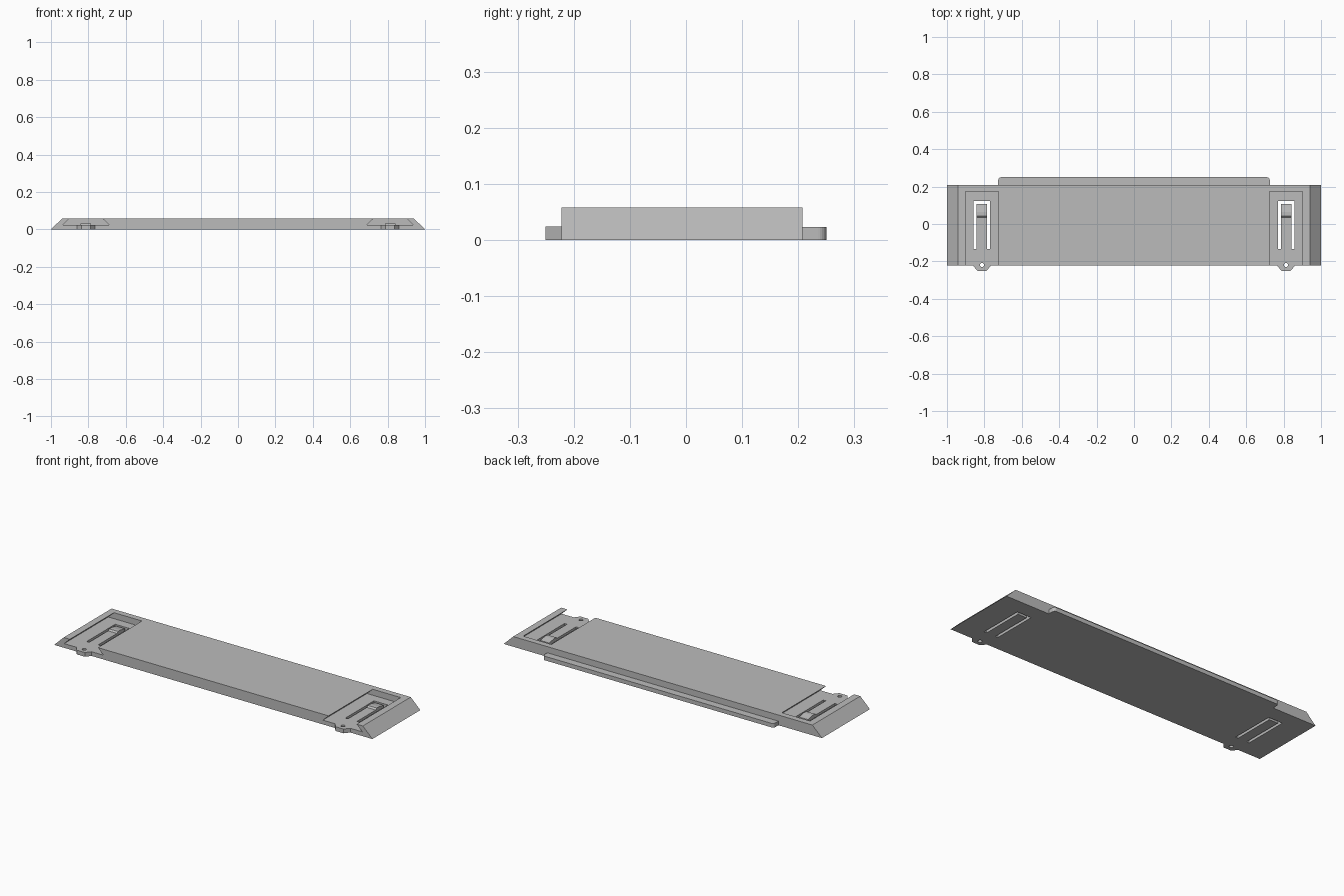
import bpy, bmesh
from math import pi, sin, cos
from mathutils import Vector

if "Cube" in bpy.data.objects:
    bpy.data.objects.remove(bpy.data.objects["Cube"])

grey = bpy.data.materials.new("plain grey")
grey.use_nodes = True
colour = (0.5, 0.5, 0.5, 1)
grey.diffuse_color = colour
grey.node_tree.nodes["Principled BSDF"].inputs["Base Color"].default_value = colour

HEIGHT, FLOOR = 0.058, 0.024
FRONT, BACK = -0.222, 0.208
CLIP_X = 0.813


def prism(name, outline, axis, low, high):
    """Extrude a 2D outline along x, y or z."""
    place = {"x": lambda a, b, c: (c, a, b),
             "y": lambda a, b, c: (a, c, b),
             "z": lambda a, b, c: (a, b, c)}[axis]
    bm = bmesh.new()
    face = bm.faces.new([bm.verts.new(place(a, b, low)) for a, b in outline])
    new = bmesh.ops.extrude_face_region(bm, geom=[face])["geom"]
    shift = Vector(place(0, 0, high - low))
    bmesh.ops.translate(bm, vec=shift, verts=[v for v in new if isinstance(v, bmesh.types.BMVert)])
    bmesh.ops.recalc_face_normals(bm, faces=bm.faces)
    mesh = bpy.data.meshes.new(name)
    bm.to_mesh(mesh)
    bm.free()
    mesh.materials.append(grey)
    obj = bpy.data.objects.new(name, mesh)
    bpy.context.collection.objects.link(obj)
    return obj


def rect(x0, x1, y0, y1):
    return [(x0, y0), (x1, y0), (x1, y1), (x0, y1)]


def combine(target, other, operation):
    """Apply a boolean and discard the helper."""
    other.hide_render = True
    mod = target.modifiers.new("cut", "BOOLEAN")
    mod.operation, mod.solver, mod.object = operation, "EXACT", other
    bpy.ops.object.select_all(action="DESELECT")
    bpy.context.view_layer.objects.active = target
    target.select_set(True)
    bpy.ops.object.modifier_apply(modifier=mod.name)
    bpy.data.objects.remove(other)


# Long plate with sloped ends
plate = prism("base_plate", [(-1, 0), (1, 0), (0.94, HEIGHT), (-0.94, HEIGHT)], "y", FRONT, BACK)

# Low rear lip with rounded corners
radius, lip_x, lip_y = 0.015, 0.726, 0.25
corner = [(lip_x - radius + radius * cos(t * pi / 12), lip_y - radius + radius * sin(t * pi / 12))
          for t in range(7)]
lip_outline = [(lip_x, BACK - 0.02)] + corner + [(-x, y) for x, y in reversed(corner)] + [(-lip_x, BACK - 0.02)]
combine(plate, prism("rear_lip", lip_outline, "z", 0, FLOOR - 0.001), "UNION")

for side in (-1, 1):
    cx = side * CLIP_X

    # Dovetail pocket, open at the front
    slope = 0.036 / (HEIGHT - FLOOR)
    top, over = 0.088, 0.02
    half_top, half_floor = top - over * slope, top + 0.036
    pocket = [(cx - half_floor, FLOOR), (cx + half_floor, FLOOR),
              (cx + half_top, HEIGHT + over), (cx - half_top, HEIGHT + over)]
    combine(plate, prism("pocket_cutter", pocket, "y", FRONT - 0.1, 0.174), "DIFFERENCE")

    # Tapered front tab
    tab = [(cx - 0.048, FRONT + 0.01), (cx - 0.048, FRONT), (cx - 0.025, -0.25),
           (cx + 0.025, -0.25), (cx + 0.048, FRONT), (cx + 0.048, FRONT + 0.01)]
    combine(plate, prism("front_tab", tab, "z", 0, FLOOR), "UNION")

    # Hole through the tab
    hole = [(cx + 0.011 * cos(i * pi / 12), -0.219 + 0.011 * sin(i * pi / 12)) for i in range(24)]
    combine(plate, prism("hole_cutter", hole, "z", -0.1, 0.1), "DIFFERENCE")

    # U slot that frees the spring tongue
    outer, inner, start, end = 0.044, 0.028, -0.134, 0.122
    slot = [(cx - outer, start), (cx - inner, start), (cx - inner, end - 0.015), (cx + inner, end - 0.015),
            (cx + inner, start), (cx + outer, start), (cx + outer, end), (cx - outer, end)]
    combine(plate, prism("slot_cutter", slot, "z", -0.1, 0.1), "DIFFERENCE")

    # Wedge catch on the tongue
    wedge = [(0.035, FLOOR - 0.004), (0.035, FLOOR), (0.044, 0.032), (0.065, 0.032),
             (0.09, 0.027), (0.107, FLOOR), (0.107, FLOOR - 0.004)]
    name = "left_catch" if side > 0 else "right_catch"
    prism(name, wedge, "x", cx - inner, cx + inner)
